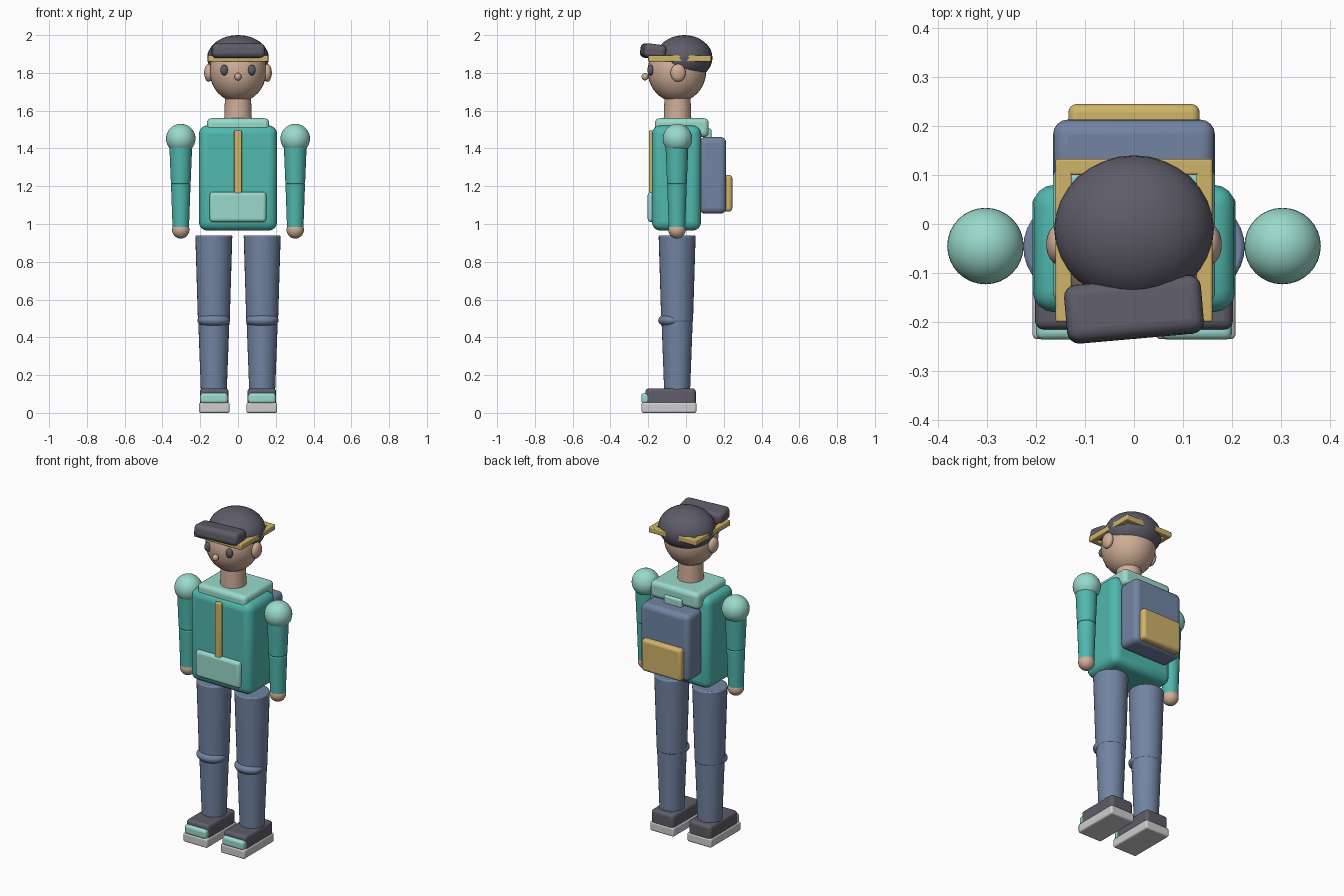
import bpy, math
from mathutils import Vector

if "Cube" in bpy.data.objects:
    bpy.data.objects.remove(bpy.data.objects["Cube"], do_unlink=True)


def material(name, rgb):
    """Flat colour given as sRGB bytes, stored linear."""
    lin = [((c / 255 + 0.055) / 1.055) ** 2.4 for c in rgb] + [1.0]
    mat = bpy.data.materials.new(name)
    mat.use_nodes = True
    mat.diffuse_color = lin
    mat.node_tree.nodes["Principled BSDF"].inputs["Base Color"].default_value = lin
    return mat


TEAL = material("teal_jacket", (80, 184, 174))
MINT = material("mint_trim", (154, 218, 203))
DENIM = material("denim_blue", (114, 132, 162))
DARK = material("charcoal", (94, 92, 104))
GOLD = material("gold", (208, 180, 106))
SKIN = material("skin", (208, 174, 152))
SOLE = material("sole_grey", (206, 206, 206))


def finish(name, mat):
    obj = bpy.context.object
    obj.name = obj.data.name = name
    obj.data.materials.append(mat)
    bpy.ops.object.shade_smooth_by_angle(angle=math.radians(40))
    return obj


def box(name, mat, lo, hi, bevel=0.015, rot=(0, 0, 0)):
    """Rounded box between two corners."""
    lo, hi = Vector(lo), Vector(hi)
    bpy.ops.mesh.primitive_cube_add(size=1, location=(lo + hi) / 2)
    bpy.context.object.scale = hi - lo
    bpy.ops.object.transform_apply(location=False, rotation=False, scale=True)
    obj = finish(name, mat)
    obj.rotation_euler = [math.radians(a) for a in rot]
    mod = obj.modifiers.new("rounded", "BEVEL")
    mod.width, mod.segments = bevel, 4
    return obj


def ball(name, mat, center, radii):
    bpy.ops.mesh.primitive_uv_sphere_add(segments=32, ring_count=20, radius=1, location=center)
    bpy.context.object.scale = radii
    bpy.ops.object.transform_apply(location=False, rotation=False, scale=True)
    return finish(name, mat)


def limb(name, mat, x, y, z_low, z_high, r_low, r_high):
    """Vertical tapered tube."""
    bpy.ops.mesh.primitive_cone_add(vertices=32, radius1=r_low, radius2=r_high,
                                    depth=z_high - z_low, location=(x, y, (z_low + z_high) / 2))
    obj = finish(name, mat)
    mod = obj.modifiers.new("rounded", "BEVEL")
    mod.width, mod.segments, mod.limit_method = 0.008, 2, "ANGLE"
    return obj


# Jacket
box("jacket_body", TEAL, (-0.207, -0.18, 0.965), (0.207, 0.08, 1.522), 0.045)
box("collar", MINT, (-0.165, -0.165, 1.46), (0.165, 0.12, 1.56), 0.025)
box("zipper", GOLD, (-0.02, -0.197, 1.155), (0.02, -0.16, 1.495), 0.006)
box("front_pocket", MINT, (-0.15, -0.203, 1.01), (0.15, -0.16, 1.17), 0.018)

# Backpack
box("backpack", DENIM, (-0.165, 0.07, 1.055), (0.165, 0.213, 1.46), 0.03)
box("backpack_pocket", GOLD, (-0.134, 0.18, 1.065), (0.134, 0.245, 1.26), 0.018)
box("backpack_handle", MINT, (-0.06, 0.09, 1.43), (0.06, 0.135, 1.505), 0.012)

# Head
limb("neck", SKIN, 0, -0.045, 1.53, 1.70, 0.074, 0.068)
ball("head", SKIN, (0, -0.048, 1.81), (0.15, 0.155, 0.165))
ball("hair", DARK, (0, -0.01, 1.88), (0.163, 0.15, 0.12))
ball("nose", SKIN, (0, -0.217, 1.78), (0.018, 0.018, 0.02))
box("visor", DARK, (-0.14, -0.233, 1.876), (0.14, -0.115, 1.952), 0.025, (-7, 0, 5))

# Square headband around the head
for y0, side in ((-0.2, "front"), (0.1, "back")):
    box("headband_" + side, GOLD, (-0.16, y0, 1.86), (0.16, y0 + 0.033, 1.893), 0.005)

for side, s in (("left", 1), ("right", -1)):
    def span(a, b):
        return sorted((s * a, s * b))

    # Headband side, ear and eye
    x0, x1 = span(0.127, 0.16)
    box("headband_" + side, GOLD, (x0, -0.2, 1.86), (x1, 0.133, 1.893), 0.005)
    ball("ear_" + side, SKIN, (s * 0.155, -0.042, 1.80), (0.024, 0.04, 0.047))
    ball("eye_" + side, DARK, (s * 0.073, -0.187, 1.815), (0.02, 0.018, 0.028))

    # Arm
    ball("shoulder_" + side, MINT, (s * 0.303, -0.045, 1.452), (0.078,) * 3)
    limb("upper_arm_" + side, TEAL, s * 0.303, -0.048, 1.21, 1.45, 0.052, 0.062)
    limb("forearm_" + side, TEAL, s * 0.303, -0.048, 0.97, 1.215, 0.043, 0.052)
    ball("hand_" + side, SKIN, (s * 0.303, -0.048, 0.969), (0.046,) * 3)

    # Leg
    limb("thigh_" + side, DENIM, s * 0.128, -0.047, 0.48, 0.94, 0.084, 0.098)
    limb("shin_" + side, DENIM, s * 0.128, -0.047, 0.10, 0.50, 0.068, 0.083)
    ball("knee_" + side, DENIM, (s * 0.128, -0.075, 0.49), (0.087, 0.072, 0.04))

    # Shoe
    x0, x1 = span(0.045, 0.207)
    box("shoe_sole_" + side, SOLE, (x0, -0.235, 0), (x1, 0.055, 0.055), 0.01)
    x0, x1 = span(0.05, 0.202)
    box("shoe_" + side, DARK, (x0, -0.215, 0.04), (x1, 0.052, 0.13), 0.018)
    x0, x1 = span(0.054, 0.2)
    box("shoe_toe_" + side, MINT, (x0, -0.236, 0.05), (x1, -0.19, 0.105), 0.015)
